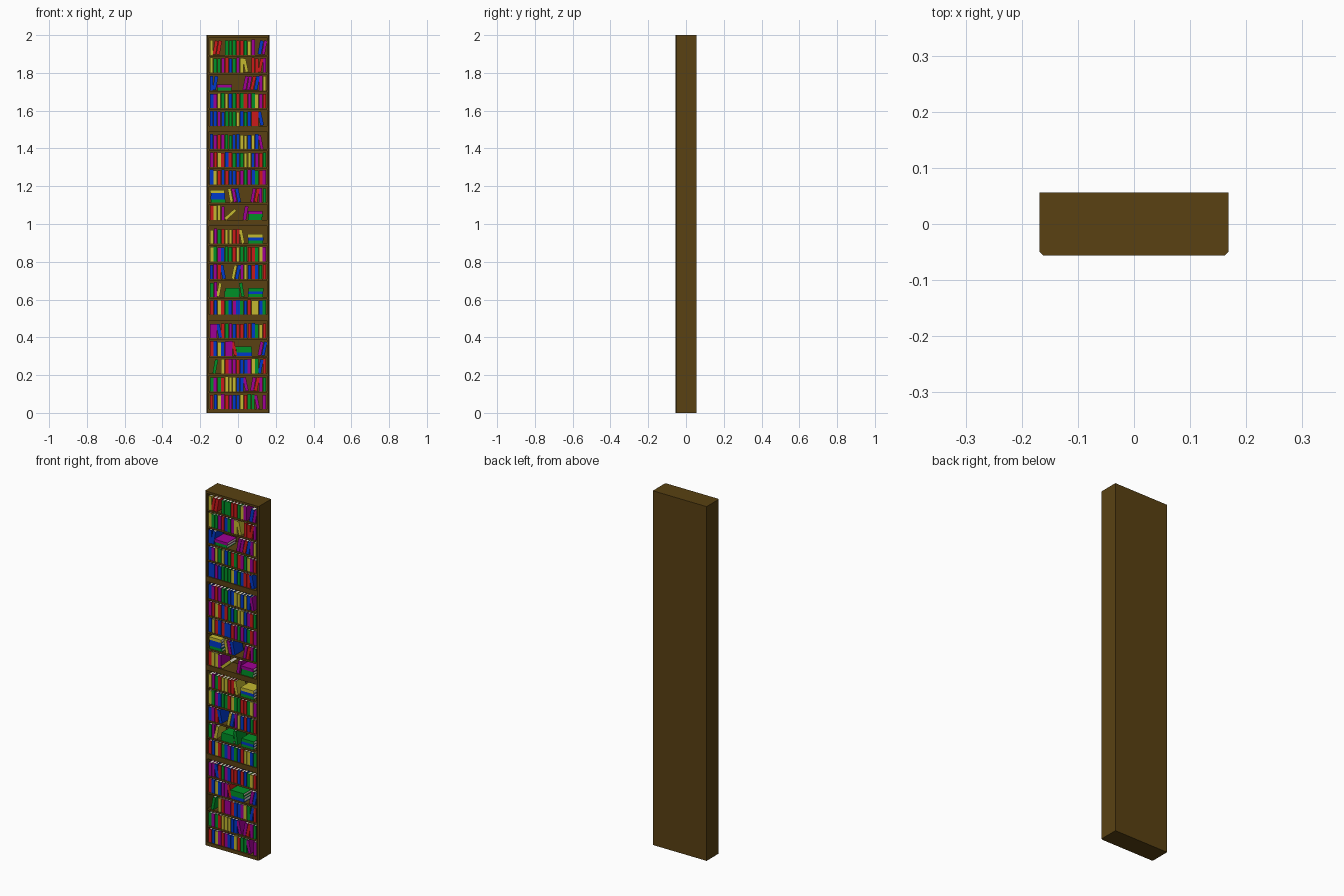
import bpy, bmesh, random
from mathutils import Matrix, Vector

if "Cube" in bpy.data.objects:
    bpy.data.objects.remove(bpy.data.objects["Cube"])

random.seed(7)
W, D, H = 0.168, 0.056, 2.0          # half width, half depth, height
SIDE, INNER = 0.014, 0.154           # side panel thickness, half inner width


def material(name, rgb):
    m = bpy.data.materials.new(name)
    m.diffuse_color = (*rgb, 1)
    m.use_nodes = True
    m.node_tree.nodes["Principled BSDF"].inputs["Base Color"].default_value = m.diffuse_color
    return m


wood = material("wood", (0.1, 0.053, 0.006))
paper = material("paper", (0.8, 0.76, 0.65))
covers = [material("red_cover", (0.6, 0.01, 0.01)),
          material("blue_cover", (0.0, 0.04, 0.6)),
          material("green_cover", (0.0, 0.28, 0.02)),
          material("yellow_cover", (0.55, 0.48, 0.03)),
          material("purple_cover", (0.35, 0.0, 0.3))]


def finish(name, bm, mats):
    bmesh.ops.recalc_face_normals(bm, faces=bm.faces)
    me = bpy.data.meshes.new(name)
    bm.to_mesh(me)
    bm.free()
    for m in mats:
        me.materials.append(m)
    ob = bpy.data.objects.new(name, me)
    bpy.context.collection.objects.link(ob)
    return ob


def add_box(bm, lo, hi, mat=0, xf=Matrix()):
    lo, hi = Vector(lo), Vector(hi)
    m = xf @ Matrix.Translation((lo + hi) / 2) @ Matrix.Diagonal((*(hi - lo), 1))
    vs = bmesh.ops.create_cube(bm, size=1, matrix=m)["verts"]
    for f in {f for v in vs for f in v.link_faces}:
        f.material_index = mat


def box(name, lo, hi):
    bm = bmesh.new()
    add_box(bm, lo, hi)
    return finish(name, bm, [wood])


# Side panels: profile with a chamfered outer front edge
for s, name in ((-1, "left_side"), (1, "right_side")):
    bm = bmesh.new()
    prof = [(INNER, -D), (W - 0.006, -D), (W, -D + 0.006), (W, D), (INNER, D)]
    face = bm.faces.new([bm.verts.new((s * x, y, 0)) for x, y in prof])
    ext = bmesh.ops.extrude_face_region(bm, geom=[face])["geom"]
    bmesh.ops.translate(bm, vec=(0, 0, H),
                        verts=[v for v in ext if isinstance(v, bmesh.types.BMVert)])
    finish(name, bm, [wood])

box("back_panel", (-INNER, D - 0.01, 0), (INNER, D, H))

# Thick boards at the base, top and between the four sections
box("base_board", (-INNER, -D, 0), (INNER, D - 0.01, 0.02))
box("top_board", (-INNER, -D, 1.988), (INNER, D - 0.01, H))
for i in (1, 2, 3):
    z = 0.5 * i
    box(f"section_board_{i}", (-INNER, -D + 0.001, z - 0.01), (INNER, D - 0.01, z + 0.02))


def floor_z(row):
    return 0.5 * (row // 5) + 0.02 + 0.094 * (row % 5)


# Thin shelves
for r in range(20):
    if r % 5:
        z = floor_z(r)
        box(f"shelf_{r}", (-INNER, -D + 0.004, z - 0.01), (INNER, D - 0.01, z))


def add_book(bm, t, h, xf):
    """Upright book centred on the origin: spine, two boards, page block."""
    c = random.randrange(5)
    y0, y1, b = -D + 0.006, D - 0.03 + random.uniform(0, 0.008), 0.002
    x, z = t / 2, h / 2
    add_box(bm, (-x, y0, -z), (x, y0 + b, z), c, xf)
    for s in (-1, 1):
        e = sorted((s * x, s * (x - b)))
        add_box(bm, (e[0], y0 + b, -z), (e[1], y1, z), c, xf)
    add_box(bm, (-x + b, y0 + b, -z + b), (x - b, y1 - b, z - b), 5, xf)


# Row plans, bottom to top: | upright, / and \ leaning, > lying over,
# digit = stack of that many books, . = space
ROWS = ["||||||||||||\\.|",
        "|||||||||\\.//||",
        "./.||||||||||/|",
        "||||||\\3.....//",
        "||\\||||||||||||",
        "|||||||||||||||",
        "||/.3...\\.3....",
        "|||\\..//|||||||",
        "|||||||||||||||",
        "||||||||\\.3....",
        "||||.>.../3....",
        "4....\\\\\\...//||",
        "|||||||||||||||",
        "|||||||||||||||",
        "|||||||||||||\\.",
        "|||||||||||||\\.",
        "|||||||||||||||",
        "|/2......////||",
        "|||||||||\\.||/|",
        "|//.||||||||.//"]
LEAN = {"|": 0.0, "/": 0.2, "\\": -0.2, ">": 0.85}

for r, plan in enumerate(ROWS):
    bm = bmesh.new()
    z0 = floor_z(r)
    for i, k in enumerate(plan):
        x = -0.15 + 0.02 * (i + 0.5)
        if k.isdigit():
            # horizontal stack
            z = z0
            for _ in range(int(k)):
                t = random.uniform(0.014, 0.018)
                xf = Matrix.Translation((x + 0.032 + random.uniform(-.004, .004), 0, z + t / 2))
                add_book(bm, t, random.uniform(0.074, 0.084), xf @ Matrix.Rotation(1.5708, 4, "Y"))
                z += t
        elif k in LEAN:
            t, h = random.uniform(0.016, 0.0192), random.uniform(0.073, 0.08)
            rot = Matrix.Rotation(LEAN[k] * random.uniform(0.85, 1.05), 4, "Y")
            if k != "|":
                h = 0.074
            rise = h / 2 * abs(rot[2][2]) + t / 2 * abs(rot[2][0])
            add_book(bm, t, h, Matrix.Translation((x, 0, z0 + rise)) @ rot)
    finish(f"book_row_{r}", bm, covers + [paper])
